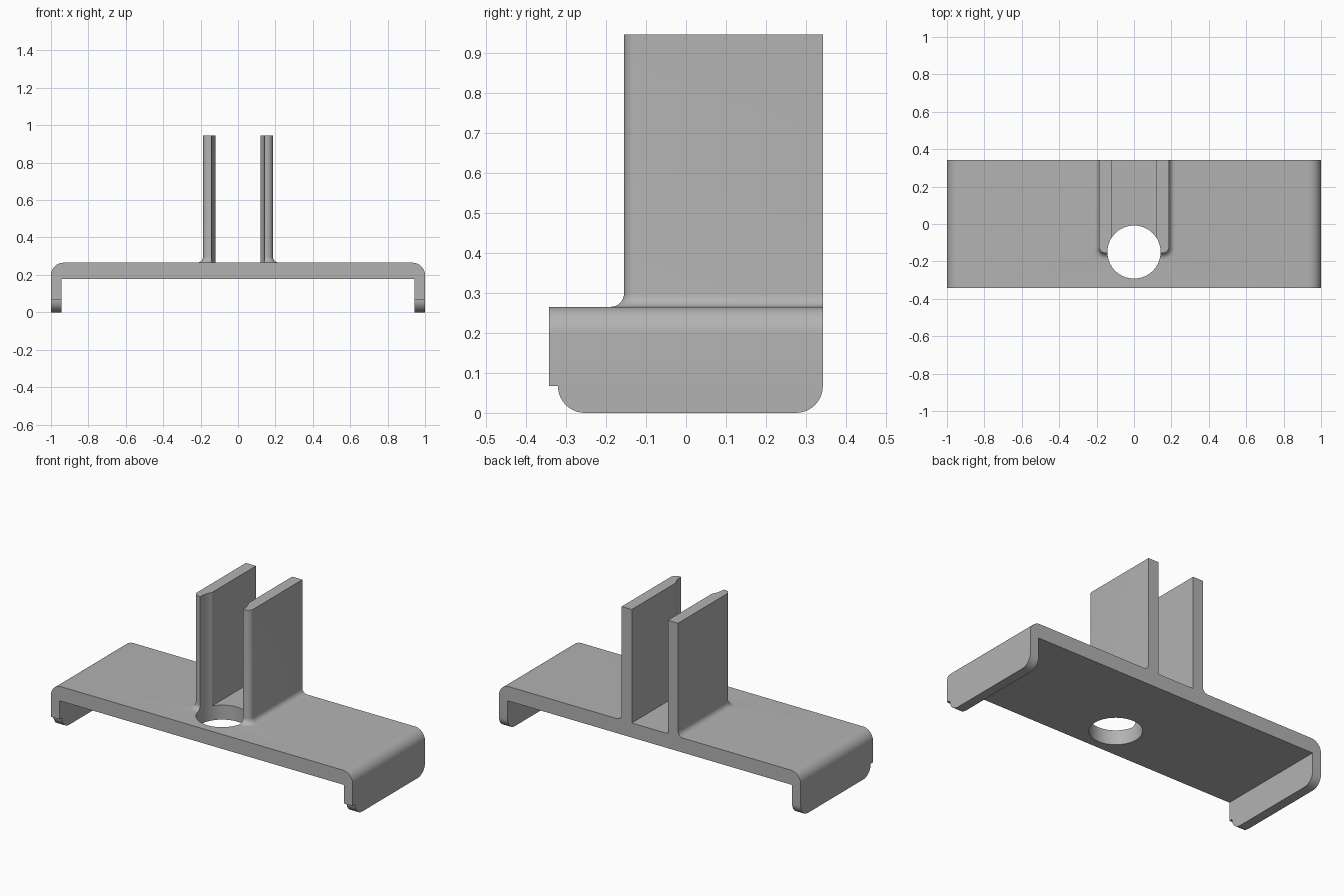
import bpy
import bmesh
from math import sin, cos, pi, sqrt

if "Cube" in bpy.data.objects:
    bpy.data.objects.remove(bpy.data.objects["Cube"])

DEPTH = 0.342      # half depth of the bracket
TOP = 0.265        # height of the plate top
R = 0.067          # leg and plate corner radius
FILLET = 0.033     # fin corner and fillet radius
FIN_IN, FIN_OUT, FIN_FRONT, FIN_TOP = 0.12, 0.187, -0.155, 0.945

grey = bpy.data.materials.new("plain grey")
grey.use_nodes = True
colour = (0.45, 0.45, 0.45, 1)
grey.diffuse_color = colour
grey.node_tree.nodes["Principled BSDF"].inputs["Base Color"].default_value = colour


def arc(cx, cy, r, start, end, steps=10):
    """Points on an arc, with angles in quarter turns."""
    angles = [(start + (end - start) * i / steps) * pi / 2 for i in range(steps + 1)]
    return [(cx + r * cos(a), cy + r * sin(a)) for a in angles]


def loft(name, rings):
    """Closed solid through a list of matching rings."""
    bm = bmesh.new()
    loops = [[bm.verts.new(p) for p in ring] for ring in rings]
    for a, b in zip(loops, loops[1:]):
        for i in range(len(a)):
            j = (i + 1) % len(a)
            bm.faces.new((a[i], a[j], b[j], b[i]))
    bm.faces.new(loops[0])
    bm.faces.new(loops[-1])
    bmesh.ops.recalc_face_normals(bm, faces=bm.faces)
    mesh = bpy.data.meshes.new(name)
    bm.to_mesh(mesh)
    bm.free()
    mesh.materials.append(grey)
    obj = bpy.data.objects.new(name, mesh)
    bpy.context.collection.objects.link(obj)
    return obj


def combine(target, tool, operation):
    """Apply a boolean and remove the tool."""
    mod = target.modifiers.new("boolean", 'BOOLEAN')
    mod.operation, mod.solver, mod.object = operation, 'EXACT', tool
    bpy.context.view_layer.objects.active = target
    bpy.ops.object.modifier_apply(modifier=mod.name)
    bpy.data.objects.remove(tool)


# Plate with two folded legs, rounded along the upper edges
leg_in, under = 0.943, 0.178
section = ([(-leg_in, under), (-leg_in, -0.1), (-1, -0.1)]
           + arc(-1 + R, TOP - R, R, 2, 1) + arc(1 - R, TOP - R, R, 1, 0)
           + [(1, -0.1), (leg_in, -0.1), (leg_in, under)])
bracket = loft("bracket", [[(x, y, z) for x, z in section] for y in (-0.5, 0.5)])

# Side outline: rounded leg bottoms and a small step at the front
side = ([(-DEPTH, 0.5), (-DEPTH, R)] + arc(-0.253, R, R, 2, 3)
        + arc(DEPTH - R, R, R, 3, 4) + [(DEPTH, 0.5)])
outline = loft("side_outline", [[(x, y, z) for y, z in side] for x in (-1.2, 1.2)])
combine(bracket, outline, 'INTERSECT')


def fin_ring(s, z, grow):
    """Fin cross-section with a rounded outer front corner."""
    front = arc(FIN_OUT - FILLET, FIN_FRONT + FILLET, FILLET + grow, 3, 4)
    flat = [(FIN_IN, DEPTH), (FIN_IN, FIN_FRONT - grow)] + front + [(FIN_OUT + grow, DEPTH)]
    return [(s * x, y, z) for x, y in flat]


# Two upright fins with a concave fillet at the foot
for s, name in ((1, "left_fin"), (-1, "right_fin")):
    rings = [fin_ring(s, TOP - 0.03, FILLET)]
    for i in range(9):
        a = i / 8 * pi / 2
        rings.append(fin_ring(s, TOP + FILLET * (1 - cos(a)), FILLET * (1 - sin(a))))
    rings.append(fin_ring(s, FIN_TOP, 0))
    combine(bracket, loft(name, rings), 'UNION')

# Round hole through the plate, also hollowing the fin fronts
circle = arc(0, -0.15, 0.142, 0, 4, 64)[:-1]
hole = loft("hole_cutter", [[(x, y, z) for x, y in circle] for z in (-0.2, 1.2)])
combine(bracket, hole, 'DIFFERENCE')

# Smooth curves, sharp edges
bpy.ops.object.select_all(action='DESELECT')
bracket.select_set(True)
bpy.context.view_layer.objects.active = bracket
bpy.ops.object.shade_smooth_by_angle(angle=pi / 6)
